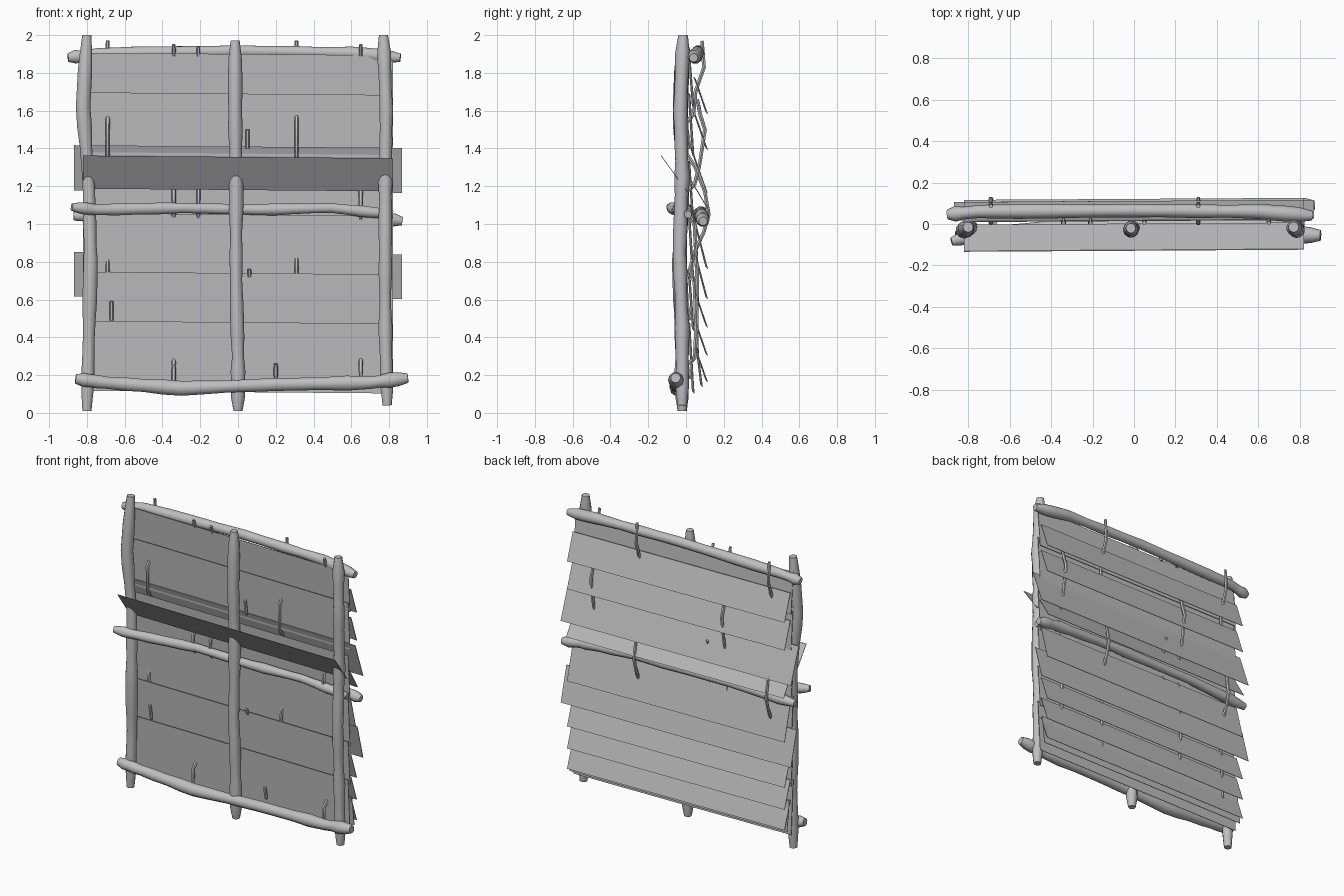
import bpy
import random
from mathutils import Vector

random.seed(4)
if "Cube" in bpy.data.objects:
    bpy.data.objects.remove(bpy.data.objects["Cube"])

SHADE = (0.52, 0.52, 0.52, 1)
grey = bpy.data.materials.new("weathered_grey")
grey.use_nodes = True
grey.diffuse_color = SHADE
grey.node_tree.nodes["Principled BSDF"].inputs["Base Color"].default_value = SHADE


def branch(name, points, radius, steps=4, rough=0.13, tip=0.68, sides=3):
    """Knobbly tapered stick following a path."""
    path = []
    for a, b in zip(points, points[1:]):
        a, b = Vector(a), Vector(b)
        path += [a.lerp(b, i / steps) for i in range(steps)]
    path.append(Vector(points[-1]))
    curve = bpy.data.curves.new(name, 'CURVE')
    curve.dimensions = '3D'
    curve.bevel_depth = radius
    curve.bevel_resolution = sides
    curve.use_fill_caps = True
    spline = curve.splines.new('POLY')
    spline.points.add(len(path) - 1)
    for i, (p, co) in enumerate(zip(spline.points, path)):
        p.co = (*co, 1)
        p.radius = 1 + random.uniform(-rough, rough)
        if i in (0, len(path) - 1):
            p.radius = tip
    curve.materials.append(grey)
    obj = bpy.data.objects.new(name, curve)
    bpy.context.collection.objects.link(obj)
    bpy.ops.object.select_all(action='DESELECT')
    obj.select_set(True)
    bpy.context.view_layer.objects.active = obj
    bpy.ops.object.convert(target='MESH')
    bpy.ops.object.shade_smooth_by_angle(angle=0.9)


def board(name, top, bottom, half=0.82, skew=0.007, yaw=0.005, thick=0.004):
    """Thin, slightly crooked plank; top and bottom are (y, z) of its long edges."""
    verts = []
    for y, z in (top, bottom):
        for side in (-1, 1):
            for depth in (0, thick):
                verts.append((side * half, y + side * yaw + depth, z - side * skew))
    faces = [(0, 2, 6, 4), (1, 5, 7, 3), (0, 1, 3, 2),
             (4, 6, 7, 5), (0, 4, 5, 1), (2, 3, 7, 6)]
    mesh = bpy.data.meshes.new(name)
    mesh.from_pydata(verts, [], faces)
    mesh.materials.append(grey)
    bpy.context.collection.objects.link(bpy.data.objects.new(name, mesh))


def rod(name, x, path):
    """Thin rod in a vertical plane; path is (y, z) pairs."""
    branch(name, [(x, y, z) for y, z in path], 0.011, 2, 0.1, 0.9, 1)


# Upright poles
branch("right_pole", [(-0.80, -0.02, 0.01), (-0.79, -0.02, 0.4), (-0.78, -0.035, 0.8),
                      (-0.79, -0.02, 1.2), (-0.82, -0.03, 1.62), (-0.80, -0.015, 2.0)], 0.037)
branch("middle_pole", [(0, -0.02, 0.01), (0, -0.025, 0.3), (-0.01, -0.03, 0.7),
                       (-0.01, -0.02, 1.2), (-0.015, -0.03, 1.6), (-0.015, -0.02, 1.97)], 0.035)
branch("left_pole", [(0.79, -0.02, 0.04), (0.78, -0.02, 0.45), (0.78, -0.035, 0.85),
                     (0.78, -0.02, 1.25), (0.785, -0.03, 1.6), (0.77, -0.015, 2.0)], 0.037)

# Cross bars
branch("top_bar", [(-0.90, 0.045, 1.88), (-0.75, 0.06, 1.9), (0, 0.065, 1.915),
                   (0.6, 0.06, 1.905), (0.86, 0.04, 1.88)], 0.034)
branch("front_middle_bar", [(-0.88, -0.085, 1.09), (-0.75, -0.05, 1.075), (-0.3, -0.005, 1.085),
                            (0.1, 0, 1.075), (0.49, 0, 1.085), (0.82, 0.01, 1.05)], 0.03)
branch("back_middle_bar", [(-0.87, 0.06, 1.04), (-0.4, 0.075, 1.06), (0.3, 0.08, 1.06),
                           (0.7, 0.085, 1.04), (0.87, 0.09, 1.015)], 0.034)
branch("bottom_bar", [(-0.86, -0.06, 0.18), (-0.7, -0.05, 0.16), (-0.3, -0.045, 0.13),
                      (0.2, -0.045, 0.15), (0.7, -0.05, 0.16), (0.90, -0.055, 0.185)], 0.038)

# Front layer of broad planks
for i, (top, bottom) in enumerate([(1.9, 1.62), (1.69, 1.36), (1.33, 1.0),
                                   (1.05, 0.7), (0.74, 0.44), (0.48, 0.11)]):
    board(f"front_plank_{i}", (0.014, top), (0.036, bottom))

# Back layer of overlapping shingle planks, two of them wider
for i, (bottom, height) in enumerate([(1.59, 0.18), (1.4, 0.18), (0.77, 0.24), (0.46, 0.18),
                                      (0.31, 0.18), (0.17, 0.18)]):
    board(f"back_plank_{i}", (0.045, bottom + height), (0.107, bottom))
board("upper_wide_plank", (0.022, 1.41), (0.107, 1.17), 0.868)
board("lower_wide_plank", (0.045, 0.845), (0.107, 0.61), 0.868)
board("bar_cover_plank", (0.025, 1.23), (0.117, 1.075))
board("bottom_back_plank", (0.055, 0.35), (0.08, 0.145))

# Loose plank tipping out through the front
board("loose_plank", (-0.129, 1.355), (-0.002, 1.18))

# Thin rods woven between the planks
weave = [(0.06, 1.66), (0.075, 1.58), (0.1, 1.5), (0.07, 1.3), (0.045, 1.21), (0, 1.165),
         (0, 1.07), (0.045, 1.0), (0.06, 0.7), (0.055, 0.45), (0.045, 0.29), (0, 0.25), (0, 0.15)]
for x in (-0.34, 0.65):
    rod("woven_rod", x, weave)
rod("short_woven_rod", -0.21, weave[3:8])
for x in (-0.69, 0.31):
    rod("woven_rod", x, [(0.085, 1.97), (0.095, 1.83), (0.05, 1.7), (0.04, 1.58), (0.005, 1.54),
                         (0.005, 1.37), (0.05, 1.3), (0.1, 1.17), (0.12, 1.05), (0.095, 0.96),
                         (0.045, 0.85), (0.02, 0.76), (0.045, 0.69), (0.06, 0.3)])

# Short pegs poking through
for x, z, length in ((0.05, 1.45, 0.1), (-0.67, 0.54, 0.1), (0.2, 0.22, 0.08), (0.06, 0.74, 0.04),
                     (-0.34, 1.92, 0.06), (-0.21, 1.915, 0.05), (0.65, 1.92, 0.06)):
    rod("peg", x, [(0.02, z - length / 2), (0.005, z + length / 2)])
